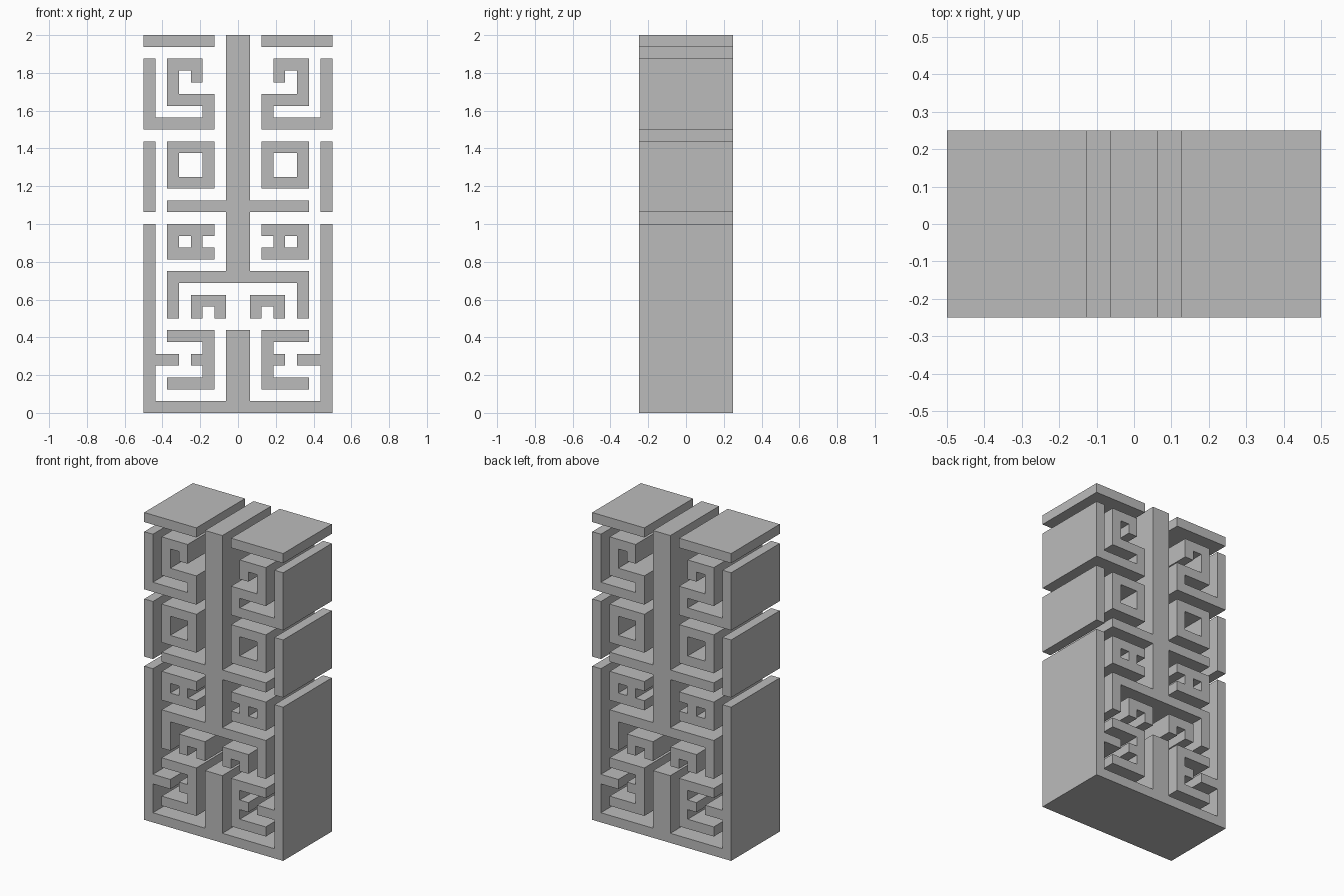
import bpy
import bmesh
from mathutils import Vector

cube = bpy.data.objects.get("Cube")
if cube:
    bpy.data.objects.remove(cube, do_unlink=True)

U = 1 / 16        # one lattice cell; outlines below are (x, z) in cells
DEPTH = 0.5       # front to back

stone = bpy.data.materials.new("plain grey")
stone.use_nodes = True
stone.diffuse_color = (0.5, 0.5, 0.5, 1)
stone.node_tree.nodes["Principled BSDF"].inputs["Base Color"].default_value = (0.5, 0.5, 0.5, 1)


def extrude(name, loops):
    """Fill an outline (further loops are holes) and extrude it front to back."""
    bm = bmesh.new()
    edges = []
    for loop in loops:
        vs = [bm.verts.new((x * U, -DEPTH / 2, z * U)) for x, z in loop]
        edges += [bm.edges.new((a, b)) for a, b in zip(vs, vs[1:] + vs[:1])]
    bmesh.ops.triangle_fill(bm, edges=edges, use_beauty=True, normal=(0, -1, 0))
    res = bmesh.ops.extrude_face_region(bm, geom=bm.faces[:])
    moved = [g for g in res["geom"] if isinstance(g, bmesh.types.BMVert)]
    bmesh.ops.translate(bm, verts=moved, vec=Vector((0, DEPTH, 0)))
    bmesh.ops.recalc_face_normals(bm, faces=bm.faces[:])
    mesh = bpy.data.meshes.new(name)
    bm.to_mesh(mesh)
    bm.free()
    mesh.materials.append(stone)
    obj = bpy.data.objects.new(name, mesh)
    bpy.context.collection.objects.link(obj)


def flip(loop):
    return [(-x, z) for x, z in reversed(loop)]


def rect(x0, z0, x1, z1):
    return [(x0, z0), (x1, z0), (x1, z1), (x0, z1)]


def stroke(path, h=0.5):
    """Outline of a one-cell-wide band along a right-angled centre line."""
    pts = [Vector(p) for p in path]
    dirs = [(b - a).normalized() for a, b in zip(pts, pts[1:])]
    norms = [Vector((-d.y, d.x)) for d in dirs]
    offs = [norms[0]] + [a + b for a, b in zip(norms, norms[1:])] + [norms[-1]]
    left = [tuple(p + o * h) for p, o in zip(pts, offs)]
    right = [tuple(p - o * h) for p, o in zip(pts, offs)]
    return left + right[::-1]


# Centre pieces: half outlines, joined with their mirror image
spine = [(1, 32), (1, 18), (6, 18), (6, 17), (1, 17), (1, 12),
         (6, 12), (6, 8), (5, 8), (5, 11)]
base = [(8, 0), (8, 16), (7, 16), (7, 5), (5, 5), (5, 4), (7, 4),
        (7, 1), (1, 1), (1, 7)]
for name, half in (("central_spine", spine), ("base_frame", base)):
    extrude(name, [half + flip(half)])

# Side pieces: built for the left and mirrored to the right
parts = {
    "top_slab": [rect(2, 31, 8, 32)],
    "upper_spiral": [stroke([(7.5, 30), (7.5, 24.5), (2.5, 24.5), (2.5, 26.5),
                             (5.5, 26.5), (5.5, 29.5), (3.5, 29.5), (3.5, 28)])],
    "middle_post": [rect(7, 17, 8, 23)],
    "square_ring": [rect(2, 19, 6, 23), rect(3, 20, 5, 22)],
    "notched_ring": [[(2, 13), (6, 13), (6, 16), (2, 16), (2, 15),
                      (3, 15), (3, 14), (2, 14)], rect(4, 14, 5, 15)],
    "small_arch": [stroke([(1.5, 8), (1.5, 9.5), (3.5, 9.5), (3.5, 8)])],
    "three_arm_bracket": [[(2, 2), (6, 2), (6, 3), (3, 3), (3, 4), (4, 4),
                           (4, 5), (3, 5), (3, 6), (6, 6), (6, 7), (2, 7)]],
}
for name, loops in parts.items():
    extrude("left_" + name, loops)
    extrude("right_" + name, [flip(loop) for loop in loops])
